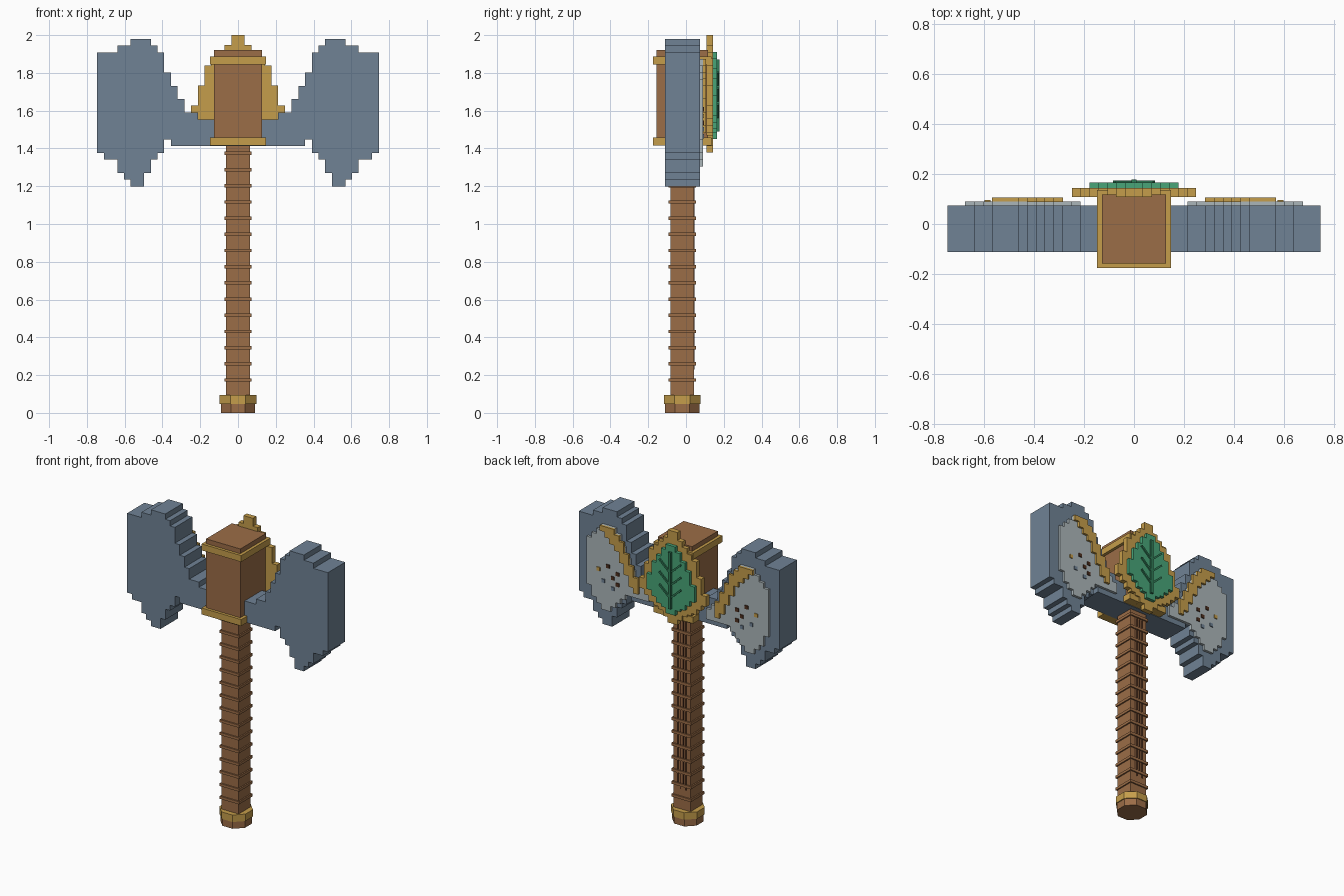
import bpy, bmesh
from math import radians, cos
from mathutils import Matrix, Vector

cube = bpy.data.objects.get("Cube")
if cube:
    bpy.data.objects.remove(cube, do_unlink=True)

U = 0.0355      # size of one stair step
MID = -0.02     # depth of the shaft axis


def material(name, r, g, b):
    m = bpy.data.materials.new(name)
    m.use_nodes = True
    m.diffuse_color = (r, g, b, 1)
    bsdf = next(n for n in m.node_tree.nodes if n.type == 'BSDF_PRINCIPLED')
    bsdf.inputs["Base Color"].default_value = (r, g, b, 1)
    return m


steel = material("blue steel", 0.16, 0.225, 0.3)
silver = material("pale silver", 0.41, 0.47, 0.49)
wood = material("brown wood", 0.33, 0.153, 0.063)
dark_wood = material("dark wood", 0.08, 0.03, 0.014)
gold = material("gold", 0.56, 0.34, 0.07)
green = material("leaf green", 0.065, 0.376, 0.188)
dark_green = material("vein green", 0.03, 0.2, 0.095)


def finish(name, bm, mat):
    bmesh.ops.recalc_face_normals(bm, faces=bm.faces)
    mesh = bpy.data.meshes.new(name)
    bm.to_mesh(mesh)
    bm.free()
    mesh.materials.append(mat)
    ob = bpy.data.objects.new(name, mesh)
    bpy.context.collection.objects.link(ob)
    return ob


def box(name, x, y, z, mat, tilt=0):
    """Box from (low, high) ranges, optionally tilted about the depth axis."""
    bm = bmesh.new()
    bmesh.ops.create_cube(bm, size=1)
    size = [r[1] - r[0] for r in (x, y, z)]
    centre = Vector([(r[0] + r[1]) / 2 for r in (x, y, z)])
    bm.transform(Matrix.Translation(centre) @ Matrix.Rotation(tilt, 4, 'Y')
                 @ Matrix.Diagonal((*size, 1)))
    return finish(name, bm, mat)


def octagon(name, half, z, mat):
    bm = bmesh.new()
    r = half / cos(radians(22.5))
    bmesh.ops.create_cone(bm, cap_ends=True, segments=8, radius1=r, radius2=r,
                          depth=z[1] - z[0])
    bm.transform(Matrix.Translation((0, MID, (z[0] + z[1]) / 2))
                 @ Matrix.Rotation(radians(22.5), 4, 'Z'))
    return finish(name, bm, mat)


def stairs(name, runs, start, top_z, y, mat, side=1):
    """Stepped plate from runs of (columns, top row, bottom row).
    Runs that start at column zero are mirrored across the centre."""
    top, bottom, c = [], [], start
    for n, t, b in runs:
        top += [(c, t), (c + n, t)]
        bottom += [(c, b), (c + n, b)]
        c += n
    if start == 0:
        top = [(-a, t) for a, t in reversed(top)] + top
        bottom = [(-a, b) for a, b in reversed(bottom)] + bottom
    outline = []
    for p in top + bottom[::-1]:
        if not outline or outline[-1] != p:
            outline.append(p)
    bm = bmesh.new()
    face = bm.faces.new([bm.verts.new((side * a * U, y[0], top_z - r * U))
                         for a, r in outline])
    new = bmesh.ops.extrude_face_region(bm, geom=[face])["geom"]
    bmesh.ops.translate(bm, vec=(0, y[1] - y[0], 0),
                        verts=[v for v in new if isinstance(v, bmesh.types.BMVert)])
    return finish(name, bm, mat)


# Double blade with its connecting arm
BLADE_TOP = 1.98
stairs("double_blade",
       [(6, 12, 16), (2, 11, 16), (1, 9, 16), (1, 7, 16), (1, 5, 15), (1, 2, 17),
        (1, 1, 18), (1, 0, 20), (2, 0, 22), (1, 1, 21), (1, 1, 20), (2, 2, 18),
        (1, 2, 17)], 0, BLADE_TOP, (-0.112, 0.073), steel)

# Silver inlay, gold trim and small flecks on the back of each blade
INLAY = [(1, 13, 15), (2, 12, 15), (1, 10, 15), (1, 8, 15), (1, 6, 16), (1, 4, 17),
         (1, 3, 18), (2, 3, 19), (1, 4, 18), (1, 5, 17), (1, 6, 15)]
TRIM = [(1, 11, 14), (1, 9, 13), (1, 7, 11), (1, 5, 9), (1, 4, 7), (1, 3, 6),
        (1, 3, 5), (1, 3, 4)]
FLECKS = [(12, 11, dark_wood), (13, 12, dark_wood), (12, 13, dark_wood),
          (14, 10, dark_wood), (15, 13, steel), (13, 14, steel), (16, 11, gold)]
for side, label in ((1, "left"), (-1, "right")):
    stairs(label + "_inlay", INLAY, 6, BLADE_TOP, (0.07, 0.09), silver, side)
    stairs(label + "_trim", TRIM, 8, BLADE_TOP, (0.088, 0.105), gold, side)
    for i, (c, r, mat) in enumerate(FLECKS):
        x, z = side * (c + 0.5) * U, BLADE_TOP - (r + 0.5) * U
        box(f"{label}_fleck_{i}", (x - U / 3, x + U / 3), (0.088, 0.096),
            (z - U / 3, z + U / 3), mat)

# Wooden head block and its two gold bands
box("head_block", (-0.127, 0.127), (-0.157, 0.117), (1.42, 1.92), wood)
for label, low in (("lower", 1.415), ("upper", 1.845)):
    box(label + "_band", (-0.147, 0.147), (-0.176, 0.135), (low, low + 0.043), gold)

# Gold emblem frame with a green leaf
stairs("emblem_frame",
       [(1, 0, 17.5), (1, 1.5, 16.5), (1, 2.5, 15.5), (1, 3.5, 15), (1, 4.5, 14.5),
        (1, 7.5, 13.5), (1, 10.5, 12.5)], 0, 2, (0.108, 0.143), gold)
stairs("leaf", [(1, 2.5, 15.5), (1, 3.5, 14.5), (1, 5, 14), (1, 6.5, 13), (1, 9, 12)],
       0, 2, (0.14, 0.165), green)
box("leaf_stem", (-0.01, 0.01), (0.16, 0.178), (1.49, 1.87), dark_green)
for side in (1, -1):
    for i in range(3):
        z = 1.6 + i * 0.085
        x = side * 0.043
        box(f"leaf_vein_{i}", (x - 0.05, x + 0.05), (0.16, 0.174),
            (z - 0.006, z + 0.006), dark_green, -side * radians(42))

# Square shaft with evenly spaced raised rings
H = 0.063
box("shaft", (-H, H), (MID - H, MID + H), (0.05, 1.43), wood)
R = H + 0.009
for i in range(15):
    z = 0.174 + i * 0.0857
    box(f"shaft_ring_{i}", (-R, R), (MID - R, MID + R), (z - 0.009, z + 0.009), wood)

# Dark grain strips down the back of the shaft
for i in range(4):
    x = (i - 1.5) * 0.02
    box(f"grain_strip_{i}", (x - 0.004, x + 0.004), (MID + H - 0.004, MID + H + 0.003),
        (0.23 + 0.03 * (i % 2), 1.36), dark_wood)

# Pommel
octagon("pommel", 0.091, (0, 0.06), wood)
octagon("pommel_band", 0.097, (0.048, 0.095), gold)
